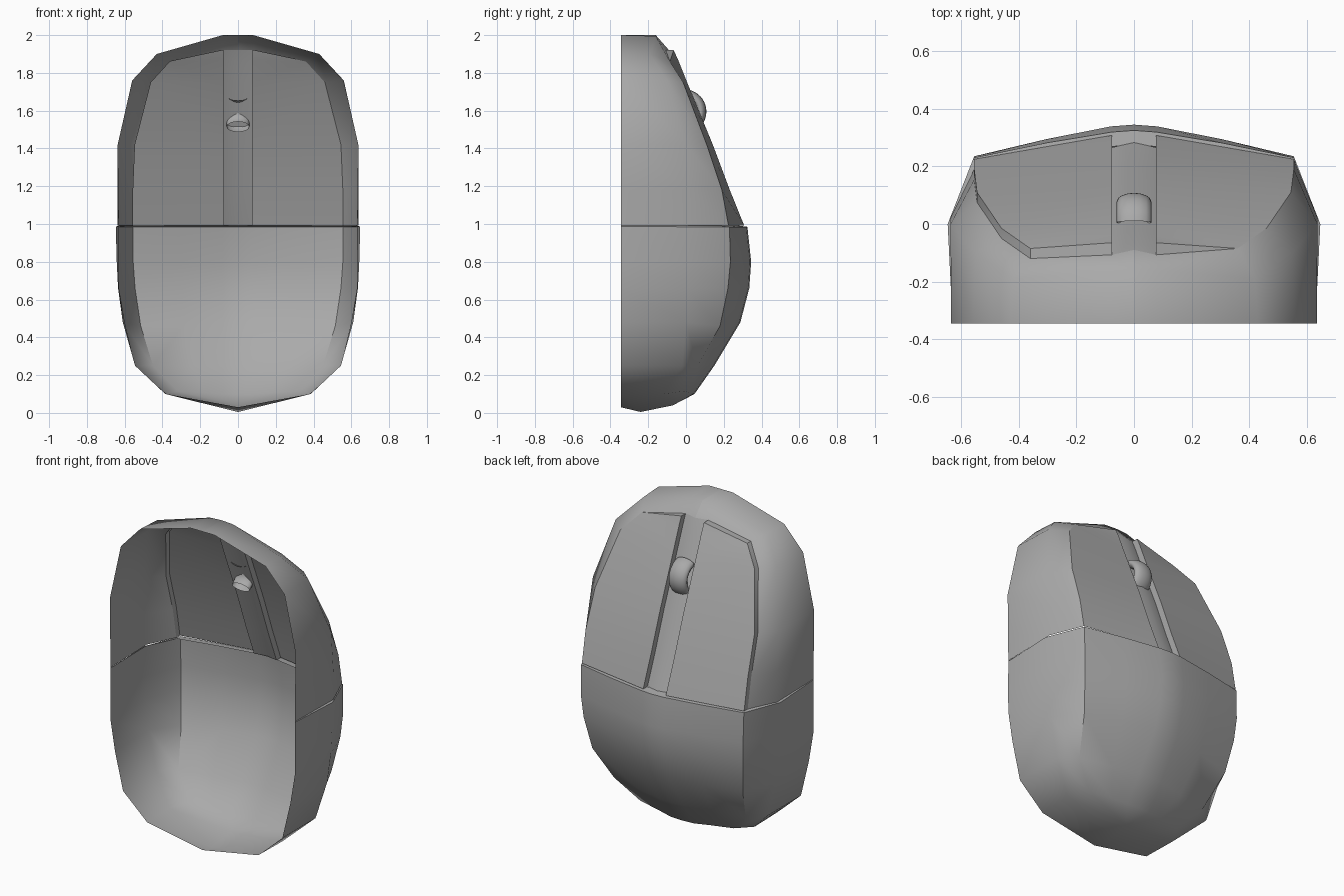
import bpy, bmesh, math
from mathutils import Vector

if "Cube" in bpy.data.objects:
    bpy.data.objects.remove(bpy.data.objects["Cube"])

BASE_Y = -0.345
CORE = Vector((0, -0.3, 1))

# dark grey plastic
grey = bpy.data.materials.new("grey_plastic")
grey.diffuse_color = (0.4, 0.4, 0.4, 1)
grey.use_nodes = True
grey.node_tree.nodes["Principled BSDF"].inputs["Base Color"].default_value = grey.diffuse_color


def make(name, grids, angle=38):
    """Build one object from grids of points (rows of equal length)."""
    bm = bmesh.new()
    for rows in grids:
        vs = [[bm.verts.new(p) for p in row] for row in rows]
        for a, b in zip(vs, vs[1:]):
            for i in range(len(a) - 1):
                bm.faces.new((a[i], a[i + 1], b[i + 1], b[i]))
    bmesh.ops.remove_doubles(bm, verts=bm.verts, dist=0.0005)
    bmesh.ops.dissolve_degenerate(bm, edges=bm.edges, dist=0.0005)
    bmesh.ops.recalc_face_normals(bm, faces=bm.faces)
    # open shells: make the normals face away from the hollow inside
    if sum(f.normal.dot(f.calc_center_median() - CORE) * f.calc_area() for f in bm.faces) < 0:
        bmesh.ops.reverse_faces(bm, faces=bm.faces)
    me = bpy.data.meshes.new(name)
    bm.to_mesh(me)
    bm.free()
    me.materials.append(grey)
    ob = bpy.data.objects.new(name, me)
    bpy.context.collection.objects.link(ob)
    bpy.ops.object.select_all(action='DESELECT')
    ob.select_set(True)
    bpy.context.view_layer.objects.active = ob
    bpy.ops.object.shade_smooth_by_angle(angle=math.radians(angle))
    return ob


def flip(rows, s=-1):
    return [[(s * x, y, z) for x, y, z in row] for row in rows]


def columns(data):
    """base (x, z), widest point (x, y, z), crease (x, y, z)"""
    return [[(b[0], BASE_Y, b[1]), m, c] for b, m, c in data]


front = columns([
    ((0, 2.0), (0, -.16, 2.0), (0, -.09, 1.92)),
    ((.08, 2.0), (.08, -.16, 1.995), (.077, -.107, 1.92)),
    ((.43, 1.9), (.42, -.19, 1.9), (.36, -.085, 1.86)),
    ((.56, 1.76), (.55, -.1, 1.76), (.46, -.015, 1.75)),
    ((.635, 1.42), (.637, 0, 1.42), (.545, .11, 1.42)),
    ((.633, 1.18), (.638, .02, 1.18), (.555, .19, 1.18)),
    ((.63, .992), (.637, .02, .992), (.555, .225, .992))])

back = columns([
    ((.63, .988), (.647, 0, .985), (.557, .23, .985)),
    ((.632, .8), (.642, 0, .8), (.555, .235, .8)),
    ((.63, .66), (.635, 0, .66), (.545, .222, .66)),
    ((.6, .48), (.61, 0, .48), (.515, .18, .46)),
    ((.545, .25), (.545, -.02, .25), (.45, .06, .25)),
    ((.38, .1), (.385, -.12, .1), (.32, -.01, .115)),
    ((0, .03), (0, -.24, .005), (0, -.07, .04))])

# front side walls; the left one sits lower under its button
DROP = .035
for name, s, drop in (("right_side_wall", 1, 0), ("left_side_wall", -1, DROP)):
    rows = [[b, m, (c[0], c[1] - (drop if c[0] > .1 else 0), c[2])] for b, m, c in front]
    make(name, [flip(rows, s)], 55)

# palm rest: side walls, domed top and the step at its front edge
ridge = [(.325, .985), (.345, .8), (.335, .66), (.288, .48), (.15, .25), (.045, .1), (-.07, .04)]
top = []
for col, (ry, rz) in zip(back, ridge):
    cx, cy, cz = col[2]
    inner = min(.08, cx * .25)
    half = [(cx, cy, cz), (cx * .55, cy + (ry - cy) * .54, cz + (rz - cz) * .5),
            (inner, ry - .006 * (cx > 0), rz)]
    top.append(half + [(0, ry, rz)] + flip([half[::-1]])[0])
make("palm_rest", [back, flip(back), top], 33)
edge = back[0] + top[0][1:4]
inset = [edge[0][:2] + (.992,)]
inset += [(x * .975, y - (.05 if i > 1 else 0), .992) for i, (x, y, z) in enumerate(edge) if i]
make("palm_step", [[edge, inset], flip([edge, inset])])

# two click buttons with side walls around the centre groove
inner_edge = [(-.065, 1.92), (-.04, 1.865), (.006, 1.75), (.142, 1.42), (.232, 1.18), (.308, .992)]
outer_edge = [(.077, -.065, 1.92)] + [c[2] for c in front[2:]]
plate, groove = [], []
for o, (y, z) in zip(outer_edge, inner_edge):
    plate.append([o, (.077, y, z)])
    groove.append([(.077, y, z), (.077, y - .042, z)])


def lip(drop):
    """Thin wall from the button edge down to the body."""
    low = [front[1][2]] + [(x, y - drop, z) for x, y, z in outer_edge[1:]]
    return [[a, b] for a, b in zip(outer_edge, low)]


make("right_button", [plate], 30)
make("right_button_lip", [lip(0)], 30)
make("left_button", [flip(plate)], 30)
make("left_button_lip", [flip(lip(DROP))], 30)
for name, s in (("right_groove_wall", 1), ("left_groove_wall", -1)):
    make(name, [flip(groove, s)], 30)

# centre strip, slightly peaked along the middle
strip = [[(-.077, y - .042, z), (0, y - .025, z), (.077, y - .042, z)] for y, z in inner_edge]
make("centre_strip", [strip])

# scroll wheel: part ring whose open ends poke through the strip
wheel = []
for i in range(17):
    a = math.radians(-66 + 146 * i / 16)
    row = []
    for j in range(17):
        t = 2 * math.pi * j / 16
        r = .088 + .03 * math.cos(t)
        row.append((.06 * math.sin(t), -.01 + r * math.cos(a), 1.595 + r * math.sin(a)))
    wheel.append(row)
make("scroll_wheel", [wheel], 60)
